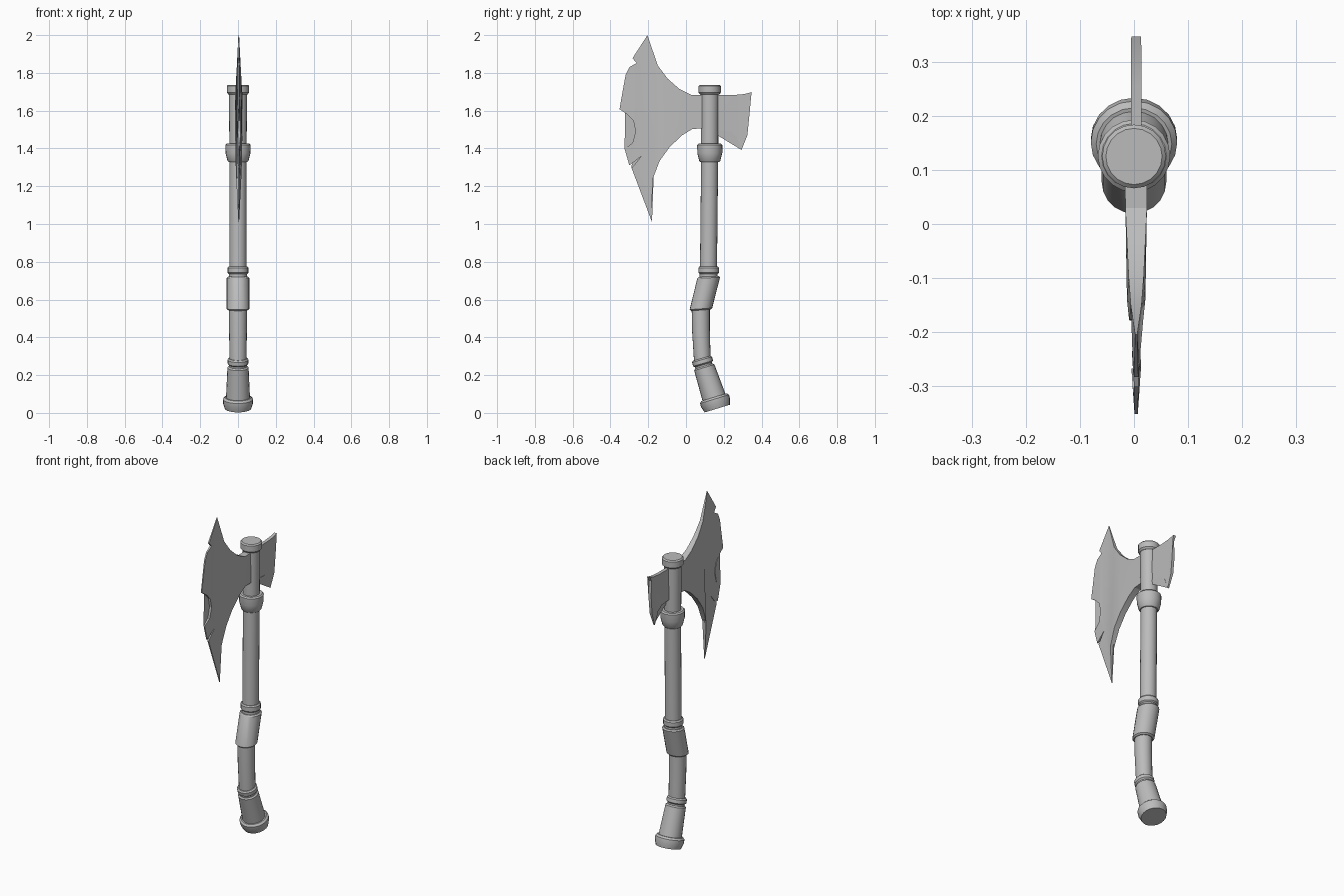
import bpy, bmesh, math

grey = bpy.data.materials.new("plain_grey")
grey.diffuse_color = (0.5, 0.5, 0.5, 1)
SIDES = 20


def finish(name, bm, angle):
    bmesh.ops.recalc_face_normals(bm, faces=bm.faces)
    me = bpy.data.meshes.new(name)
    bm.to_mesh(me)
    bm.free()
    me.materials.append(grey)
    ob = bpy.data.objects.new(name, me)
    bpy.context.collection.objects.link(ob)
    bpy.context.view_layer.objects.active = ob
    ob.select_set(True)
    bpy.ops.object.shade_smooth_by_angle(angle=math.radians(angle))
    ob.select_set(False)


def tube(name, rings):
    """Closed tube through rings of (y, z, radius, tilt in degrees)."""
    bm = bmesh.new()
    loops = []
    for y, z, r, tilt in rings:
        t = math.radians(tilt)
        loop = []
        for i in range(SIDES):
            a = 2 * math.pi * i / SIDES
            d = r * math.sin(a)
            loop.append(bm.verts.new((r * math.cos(a), y + d * math.cos(t), z + d * math.sin(t))))
        loops.append(loop)
    for a, b in zip(loops, loops[1:]):
        for i in range(SIDES):
            j = (i + 1) % SIDES
            bm.faces.new((a[i], a[j], b[j], b[i]))
    bm.faces.new(loops[0])
    bm.faces.new(loops[-1])
    finish(name, bm, 30)


def plate(name, outline, cx=0.004):
    """Blade from an outline of (y, z, half thickness)."""
    bm = bmesh.new()
    sides = [[bm.verts.new((cx + s * h, y, z)) for y, z, h in outline] for s in (-1, 1)]
    caps = [bm.faces.new(v) for v in sides]
    n = len(outline)
    for i in range(n):
        j = (i + 1) % n
        bm.faces.new((sides[0][i], sides[0][j], sides[1][j], sides[1][i]))
    bmesh.ops.triangulate(bm, faces=caps)
    finish(name, bm, 20)


# Handle, from the top down
tube("top_cap", [(.125, 1.737, .052, 0), (.125, 1.73, .059, 0), (.125, 1.695, .059, 0), (.125, 1.685, .05, 0)])
tube("upper_shaft", [(.125, 1.69, .048, 0), (.125, 1.33, .045, 0), (.119, .76, .045, 0)])
tube("collar", [(.126, 1.425, .06, 0), (.126, 1.418, .067, 0), (.126, 1.375, .066, 0),
                (.126, 1.335, .056, 0), (.126, 1.328, .05, 0)])
tube("middle_ring", [(.12, .775, .049, 0), (.12, .768, .055, 0), (.12, .742, .055, 0),
                     (.12, .735, .048, 0), (.12, .71, .048, 0)])
tube("grip", [(.12, .722, .053, 2), (.12, .715, .06, 2), (.079, .551, .06, 4), (.078, .544, .052, 4)])
tube("lower_shaft", [(.078, .555, .048, 4), (.079, .44, .047, 2), (.087, .27, .045, 14)])
tube("lower_ring", [(.083, .289, .048, 16), (.085, .282, .055, 16), (.09, .262, .055, 16),
                    (.092, .255, .047, 16), (.097, .237, .047, 17)])
tube("pommel_grip", [(.095, .247, .049, 17), (.097, .24, .056, 17), (.152, .07, .064, 17)])
tube("pommel", [(.148, .083, .07, 17), (.151, .073, .08, 17), (.157, .053, .08, 17), (.166, .023, .07, 17)])

# Main axe blade, thick near the handle and thin at the chipped cutting edge
plate("main_blade", [
    (.12, 1.683, .021), (.03, 1.683, .02), (-.034, 1.714, .017), (-.098, 1.77, .014), (-.15, 1.84, .01),
    (-.204, 2.0, .002), (-.283, 1.878, .004), (-.262, 1.852, .006), (-.3, 1.83, .004), (-.32, 1.788, .004),
    (-.336, 1.70, .003), (-.352, 1.608, .003), (-.31, 1.58, .006), (-.278, 1.545, .008), (-.267, 1.49, .009),
    (-.283, 1.43, .007), (-.325, 1.397, .003), (-.3, 1.31, .004), (-.235, 1.36, .008), (-.288, 1.296, .004),
    (-.18, 1.01, .002), (-.178, 1.233, .013), (-.14, 1.333, .017), (-.087, 1.407, .018), (-.02, 1.47, .019),
    (.034, 1.503, .02), (.12, 1.508, .021)])

# Small rear blade
plate("rear_blade", [
    (.12, 1.683, .01), (.257, 1.683, .01), (.31, 1.688, .01), (.347, 1.698, .009), (.33, 1.667, .009),
    (.336, 1.58, .009), (.325, 1.47, .008), (.294, 1.392, .004), (.267, 1.466, .008), (.235, 1.492, .01),
    (.12, 1.498, .01)])
